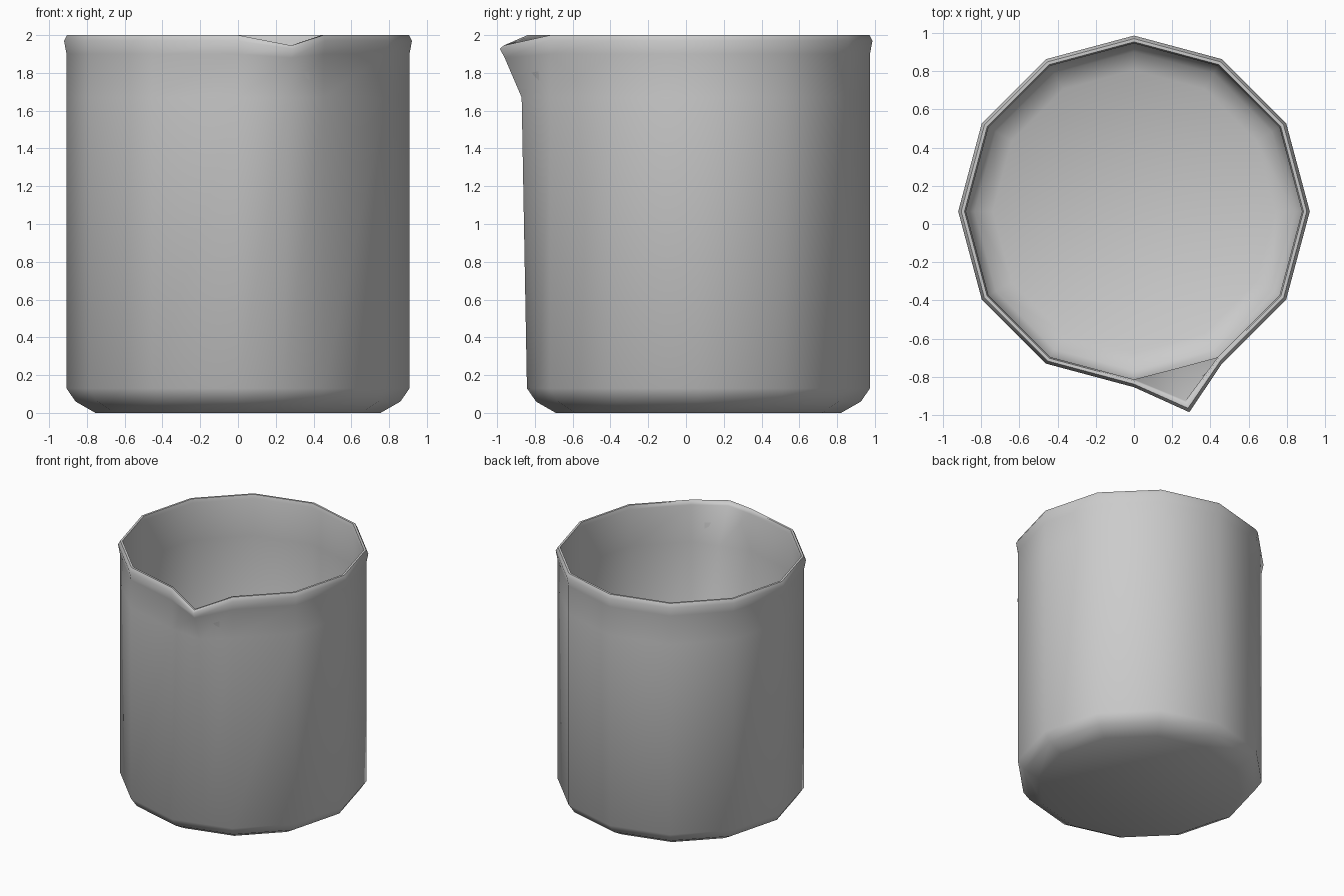
import bpy, bmesh
from math import cos, sin, radians

if "Cube" in bpy.data.objects:
    bpy.data.objects.remove(bpy.data.objects["Cube"])

CY = 0.066      # the body sits slightly back so the spout tip balances it
SIDES = 12

# (radius, height, spout column point or None to stay on the flat wall)
profile = [
    # outside, bottom to rim
    (0.755, 0.00, None),
    (0.860, 0.06, None),
    (0.908, 0.13, None),
    (0.908, 1.67, (0.265, -0.870, 1.67)),
    (0.908, 1.90, (0.284, -0.960, 1.88)),
    (0.921, 1.97, (0.290, -0.986, 1.928)),
    (0.905, 2.00, (0.283, -0.965, 1.945)),
    # inside, rim to floor
    (0.888, 2.00, (0.275, -0.940, 1.943)),
    (0.880, 1.97, (0.270, -0.925, 1.920)),
    (0.882, 1.67, None),
    (0.882, 0.14, None),
    (0.835, 0.08, None),
    (0.740, 0.03, None),
]


def make_ring(bm, radius, z, spout):
    pts = [(radius * cos(radians(-90 + 30 * i)),
            CY + radius * sin(radians(-90 + 30 * i)), z) for i in range(SIDES)]
    if spout is None:
        a, b, t = pts[0], pts[1], 0.53
        spout = (a[0] + (b[0] - a[0]) * t, a[1] + (b[1] - a[1]) * t, z)
    pts.insert(1, spout)
    return [bm.verts.new(p) for p in pts]


# Beaker shell: rings bridged into one closed skin
bm = bmesh.new()
rings = [make_ring(bm, *row) for row in profile]
n = SIDES + 1
for lower, upper in zip(rings, rings[1:]):
    for i in range(n):
        j = (i + 1) % n
        bm.faces.new((lower[i], lower[j], upper[j], upper[i]))
bm.faces.new(rings[0][::-1])   # underside
bm.faces.new(rings[-1])        # inner floor
bmesh.ops.recalc_face_normals(bm, faces=bm.faces)

mesh = bpy.data.meshes.new("beaker")
bm.to_mesh(mesh)
bm.free()
beaker = bpy.data.objects.new("beaker", mesh)
bpy.context.collection.objects.link(beaker)

# Soft shading around the twelve sides
bpy.context.view_layer.objects.active = beaker
beaker.select_set(True)
bpy.ops.object.shade_smooth_by_angle(angle=radians(62))
